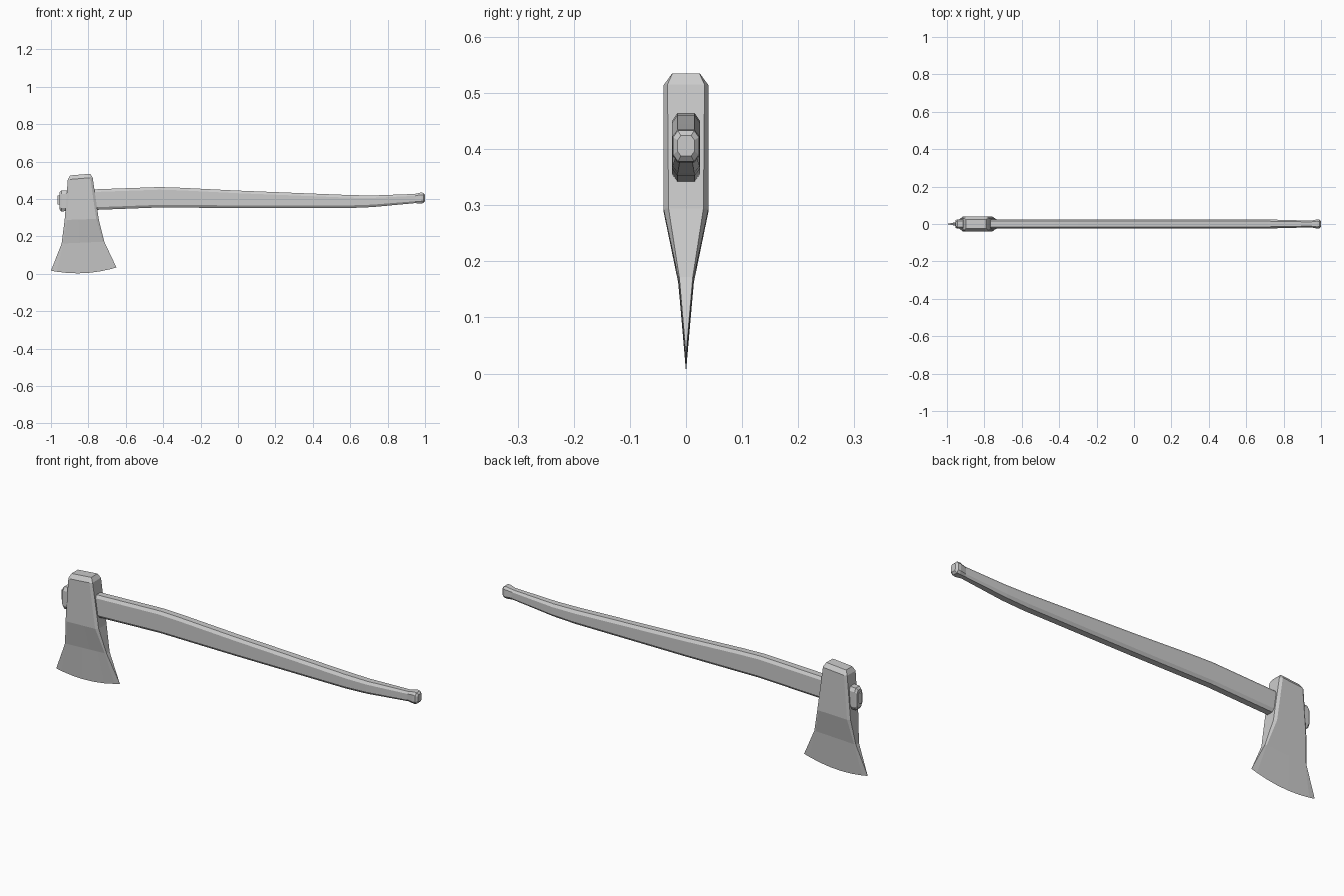
import bpy, bmesh

if "Cube" in bpy.data.objects:
    bpy.data.objects.remove(bpy.data.objects["Cube"])


def loft(name, rings):
    """Skin a list of equal-length rings and cap both ends."""
    bm = bmesh.new()
    loops = [[bm.verts.new(p) for p in ring] for ring in rings]
    n = len(loops[0])
    for a, b in zip(loops, loops[1:]):
        for i in range(n):
            j = (i + 1) % n
            bm.faces.new((a[i], a[j], b[j], b[i]))
    bm.faces.new(loops[0])
    bm.faces.new(loops[-1])
    # merge the collapsed cutting edge
    bmesh.ops.remove_doubles(bm, verts=bm.verts, dist=1e-5)
    bmesh.ops.recalc_face_normals(bm, faces=bm.faces)
    me = bpy.data.meshes.new(name)
    bm.to_mesh(me)
    bm.free()
    ob = bpy.data.objects.new(name, me)
    bpy.context.collection.objects.link(ob)
    return ob


def head_ring(xl, zl, xr, zr, sag, hy, end_y, cham):
    """Chamfered slab section; sag bows it downward along x."""
    xs = [xl, xl + cham] + [xl + cham + (xr - xl - 2 * cham) * k / 5 for k in range(1, 5)] + [xr - cham, xr]
    side = []
    for k, x in enumerate(xs):
        t = (x - xl) / (xr - xl)
        z = zl + (zr - zl) * t - sag * 4 * t * (1 - t)
        side.append((x, end_y if k in (0, len(xs) - 1) else hy, z))
    return side + [(x, -y, z) for x, y, z in reversed(side)]


def handle_ring(x, z0, z1, hy, cz):
    """Octagonal section of the handle."""
    c = hy * 0.62
    half = [(x, c, z0), (x, hy, z0 + cz), (x, hy, z1 - cz), (x, c, z1)]
    return half + [(px, -y, z) for px, y, z in reversed(half)]


# Axe head: poll, eye, cheeks, flared curved cutting edge
loft("axe_head", [head_ring(*s) for s in [
    (-0.898, 0.526, -0.790, 0.535, 0.0, 0.025, 0.024, 0.008),
    (-0.910, 0.504, -0.777, 0.515, 0.0, 0.040, 0.033, 0.013),
    (-0.927, 0.288, -0.745, 0.294, 0.0, 0.040, 0.031, 0.013),
    (-0.943, 0.162, -0.715, 0.172, 0.0, 0.014, 0.012, 0.008),
    (-1.000, 0.017, -0.650, 0.034, 0.022, 0.0, 0.0, 0.030),
]])

# Handle: curved shaft with a small flared knob
loft("handle", [handle_ring(*s) for s in [
    (-0.955, 0.345, 0.435, 0.019, 0.014),
    (-0.945, 0.334, 0.445, 0.025, 0.018),
    (-0.760, 0.342, 0.452, 0.025, 0.014),
    (-0.420, 0.355, 0.464, 0.025, 0.014),
    (-0.300, 0.354, 0.460, 0.025, 0.014),
    (0.000, 0.352, 0.445, 0.025, 0.014),
    (0.600, 0.352, 0.421, 0.025, 0.014),
    (0.720, 0.357, 0.419, 0.024, 0.013),
    (0.945, 0.378, 0.427, 0.018, 0.010),
    (0.978, 0.376, 0.435, 0.024, 0.012),
    (0.991, 0.378, 0.433, 0.023, 0.012),
    (1.000, 0.388, 0.424, 0.015, 0.008),
]])

# Wedge driven into the handle end
bpy.ops.mesh.primitive_cube_add(size=1, location=(-0.955, 0, 0.395))
wedge = bpy.context.object
wedge.name = "wedge"
wedge.scale = (0.022, 0.012, 0.05)
